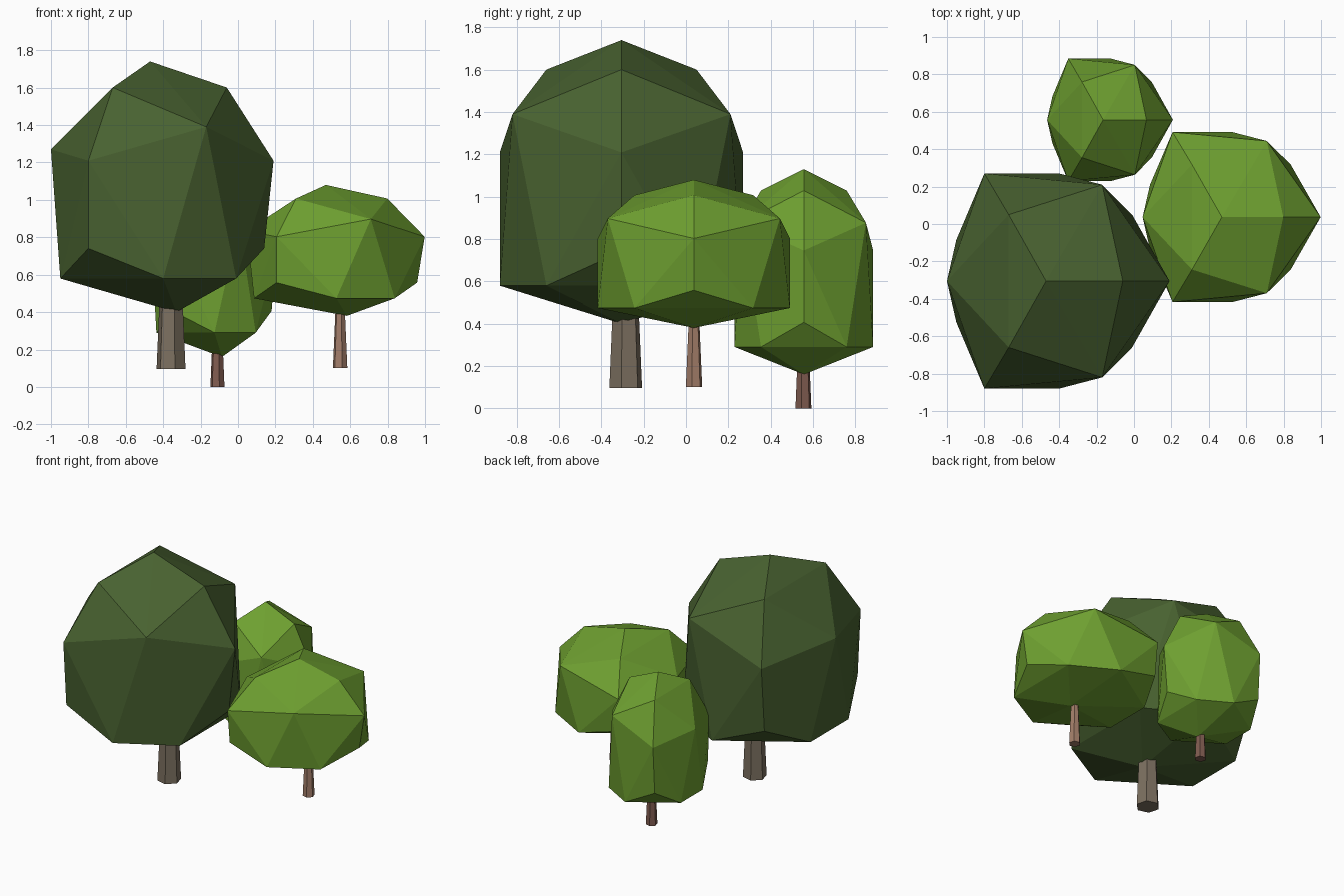
import bpy, bmesh, math
from mathutils import Matrix

if "Cube" in bpy.data.objects:
    bpy.data.objects.remove(bpy.data.objects["Cube"])


def material(name, rgb):
    m = bpy.data.materials.new(name)
    m.diffuse_color = (*rgb, 1)
    m.use_nodes = True
    m.node_tree.nodes["Principled BSDF"].inputs["Base Color"].default_value = m.diffuse_color
    return m


dark_green = material("dark green leaves", (0.066, 0.122, 0.030))
light_green = material("light green leaves", (0.156, 0.350, 0.030))
grey_bark = material("grey bark", (0.200, 0.160, 0.115))
tan_bark = material("tan bark", (0.360, 0.205, 0.140))
red_bark = material("reddish bark", (0.215, 0.107, 0.080))

# Faceted crown rings: x from the apex axis, half-width in y, height 0..1
CROWN = [(0, 0, 1), (0.41, 0, 0.896), (-0.20, 0.355, 0.896),
         (0.30, 0.515, 0.739), (-0.53, 0, 0.649),
         (0.66, 0, 0.604), (-0.33, 0.575, 0.604),
         (0.61, 0, 0.254), (-0.33, 0.54, 0.254),
         (0.46, 0.355, 0.134), (0.07, 0.575, 0.134), (-0.48, 0.22, 0.134),
         (0.14, 0, 0)]


def finish(bm, name, mat):
    bmesh.ops.recalc_face_normals(bm, faces=bm.faces)
    me = bpy.data.meshes.new(name)
    bm.to_mesh(me)
    bm.free()
    me.materials.append(mat)
    bpy.context.collection.objects.link(bpy.data.objects.new(name, me))


def crown(name, x, y, bottom, top, sx, sy, mat):
    bm = bmesh.new()
    for px, py, pz in CROWN:
        for s in ((1, -1) if py else (1,)):
            bm.verts.new((x + px * sx, y + s * py * sy, bottom + pz * (top - bottom)))
    hull = bmesh.ops.convex_hull(bm, input=bm.verts[:])
    junk = {v for v in hull["geom_interior"] if isinstance(v, bmesh.types.BMVert)}
    bmesh.ops.delete(bm, geom=list(junk), context='VERTS')
    finish(bm, name, mat)


def trunk(name, x, y, bottom, top, r1, r2, mat):
    bm = bmesh.new()
    place = Matrix.Translation((x, y, (bottom + top) / 2)) @ Matrix.Rotation(math.radians(15), 4, 'Z')
    bmesh.ops.create_cone(bm, cap_ends=True, segments=6, radius1=r1, radius2=r2,
                          depth=top - bottom, matrix=place)
    finish(bm, name, mat)


# Large dark tree
crown("large_crown", -0.47, -0.305, 0.40, 1.74, 1, 1, dark_green)
trunk("large_trunk", -0.358, -0.285, 0.097, 0.60, 0.080, 0.058, grey_bark)
# Wide light tree
crown("wide_crown", 0.47, 0.037, 0.38, 1.08, 0.80, 0.79, light_green)
trunk("wide_trunk", 0.546, 0.038, 0.10, 0.50, 0.040, 0.022, tan_bark)
# Tall light tree at the back
crown("tall_crown", -0.165, 0.557, 0.16, 1.13, 0.565, 0.57, light_green)
trunk("tall_trunk", -0.110, 0.555, 0.0, 0.30, 0.039, 0.026, red_bark)
